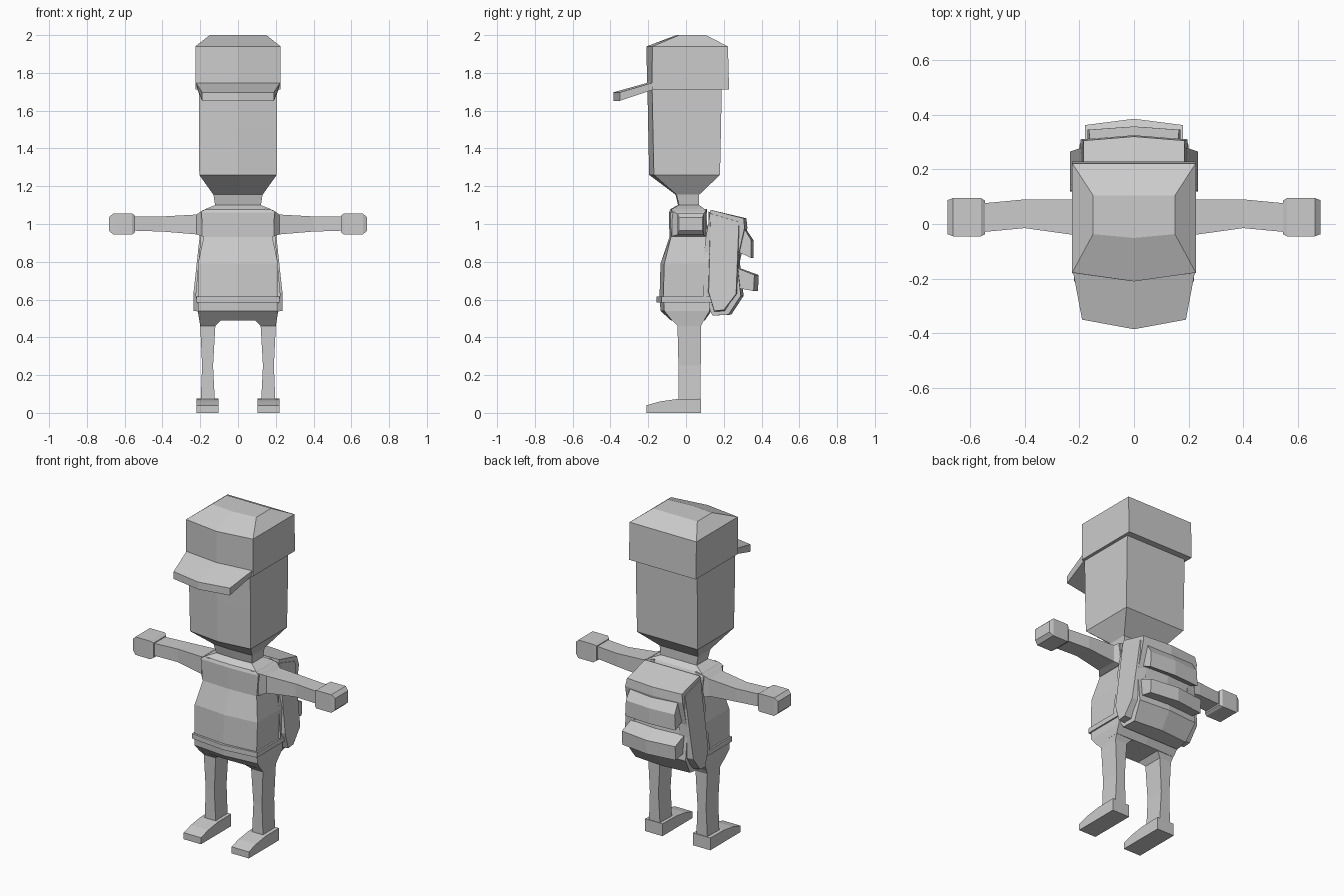
import bpy, bmesh

grey = bpy.data.materials.new("plain_grey")
grey.diffuse_color = (0.6, 0.6, 0.6, 1)


def loft(name, rings):
    """Skin a list of equal-length point rings and cap both ends."""
    bm = bmesh.new()
    vs = [[bm.verts.new(p) for p in r] for r in rings]
    n = len(vs[0])
    for a, b in zip(vs, vs[1:]):
        for i in range(n):
            j = (i + 1) % n
            bm.faces.new((a[i], a[j], b[j], b[i]))
    bm.faces.new(vs[0])
    bm.faces.new(vs[-1])
    bmesh.ops.recalc_face_normals(bm, faces=bm.faces)
    me = bpy.data.meshes.new(name)
    bm.to_mesh(me)
    bm.free()
    me.materials.append(grey)
    ob = bpy.data.objects.new(name, me)
    bpy.context.collection.objects.link(ob)
    return ob


def stack(name, rows):
    """Rows of (z, half width, front y, back y, front bulge, back bulge)."""
    return loft(name, [[(-w, f, z), (0, f - fb, z), (w, f, z),
                        (w, b, z), (0, b + bb, z), (-w, b, z)]
                       for z, w, f, b, fb, bb in rows])


def slab(name, prof, bulge):
    """Bent panel: profile of (y, z, half width), pushed out along the middle."""
    return loft(name, [[(s * w, y + (0 if s else bulge * k), z)
                        for (y, z, w, k) in prof] for s in (-1, 0, 1)])


# Head with tapered chin and neck
stack("head", [(1.09, 0.12, -0.035, 0.07, 0.005, 0),
               (1.155, 0.13, -0.05, 0.07, 0.005, 0),
               (1.26, 0.205, -0.17, 0.18, 0.025, 0),
               (1.50, 0.207, -0.175, 0.185, 0.025, 0),
               (1.76, 0.207, -0.18, 0.19, 0.025, 0)])

# Cap and visor
stack("cap", [(1.713, 0.226, -0.18, 0.228, 0.025, 0),
              (1.94, 0.226, -0.178, 0.222, 0.032, 0),
              (2.0, 0.15, -0.037, 0.105, 0.014, 0)])
slab("visor", [(-0.17, 1.75, 0.224, 0.7), (-0.35, 1.697, 0.19, 1),
               (-0.35, 1.652, 0.19, 1), (-0.17, 1.712, 0.215, 0.7)], -0.035)

# Torso and belt
stack("torso", [(0.49, 0.205, -0.075, 0.095, 0.005, 0.005),
                (0.54, 0.213, -0.115, 0.125, 0.02, 0.01),
                (0.62, 0.21, -0.12, 0.13, 0.02, 0.01),
                (0.79, 0.212, -0.115, 0.13, 0.02, 0.01),
                (0.93, 0.182, -0.08, 0.11, 0.008, 0.005),
                (1.06, 0.195, -0.082, 0.11, 0.008, 0),
                (1.078, 0.175, -0.075, 0.10, 0.008, 0),
                (1.10, 0.12, -0.04, 0.07, 0.005, 0)])
stack("belt", [(0.585, 0.22, -0.13, 0.14, 0.025, 0.01),
               (0.615, 0.22, -0.13, 0.14, 0.025, 0.01)])


def box_ring_x(x, y0, y1, z0, z1):
    return [(x, y0, z0), (x, y1, z0), (x, y1, z1), (x, y0, z1)]


def box_ring_z(x0, x1, y0, y1, z):
    return [(x0, y0, z), (x1, y0, z), (x1, y1, z), (x0, y1, z)]


# Limbs on both sides
for side, s in (("right", -1), ("left", 1)):
    loft(side + "_arm", [box_ring_x(s * x, *r) for x, *r in (
        (0.14, -0.08, 0.11, 0.93, 1.08), (0.19, -0.075, 0.105, 0.935, 1.07),
        (0.22, -0.04, 0.09, 0.945, 1.05), (0.40, -0.015, 0.09, 0.96, 1.04),
        (0.56, -0.03, 0.075, 0.965, 1.04))])
    loft(side + "_hand", [box_ring_x(s * x, *r) for x, *r in (
        (0.545, -0.037, 0.085, 0.955, 1.045), (0.56, -0.045, 0.095, 0.945, 1.055),
        (0.662, -0.045, 0.095, 0.945, 1.055), (0.683, -0.037, 0.087, 0.965, 1.035))])
    loft(side + "_leg", [box_ring_z(s * a, s * b, f, k, z) for z, a, b, f, k in (
        (0.05, 0.122, 0.198, -0.04, 0.075), (0.25, 0.132, 0.19, -0.04, 0.078),
        (0.46, 0.12, 0.20, -0.045, 0.08), (0.492, 0.09, 0.205, -0.075, 0.095))])
    foot = ((-0.21, 0), (-0.21, 0.04), (-0.14, 0.06), (-0.05, 0.073),
            (0.08, 0.075), (0.08, 0))
    loft(side + "_foot", [[(s * x, y, z) for y, z in foot] for x in (0.103, 0.22)])

# Backpack: side profile of (y, z, half width, bulge share)
slab("backpack", [(0.13, 1.075, 0.185, 0), (0.305, 1.03, 0.185, 1),
                  (0.31, 0.98, 0.195, 1), (0.27, 0.80, 0.20, 1),
                  (0.29, 0.62, 0.20, 1), (0.225, 0.52, 0.185, 1),
                  (0.14, 0.515, 0.195, 0), (0.09, 0.62, 0.225, 0),
                  (0.10, 0.90, 0.20, 0)], 0.015)
# Flared pack sides
for side, s in (("right", -1), ("left", 1)):
    loft(side + "_pack_side", [
        [(s * x, y, z) for y, z in ((0.12 + i, 1.065 - i), (0.29 - i, 1.02 - i))] +
        [(s * (x + k), y, z) for y, z in ((0.275 - i, 0.63), (0.21 - i, 0.535 + i),
                                         (0.15, 0.53 + i), (0.11 + i, 0.64))]
        for x, k, i in ((0.15, 0, 0), (0.19, 0.045, 0.01))])
# Pack pockets
slab("upper_pocket", [(0.30, 0.99, 0.16, 0.5), (0.345, 0.915, 0.165, 1),
                      (0.345, 0.82, 0.17, 1), (0.26, 0.86, 0.17, 0.5)], 0.012)
slab("lower_pocket", [(0.25, 0.775, 0.18, 0.5), (0.362, 0.73, 0.18, 1),
                      (0.358, 0.645, 0.18, 1), (0.25, 0.665, 0.18, 0.5)], 0.023)
